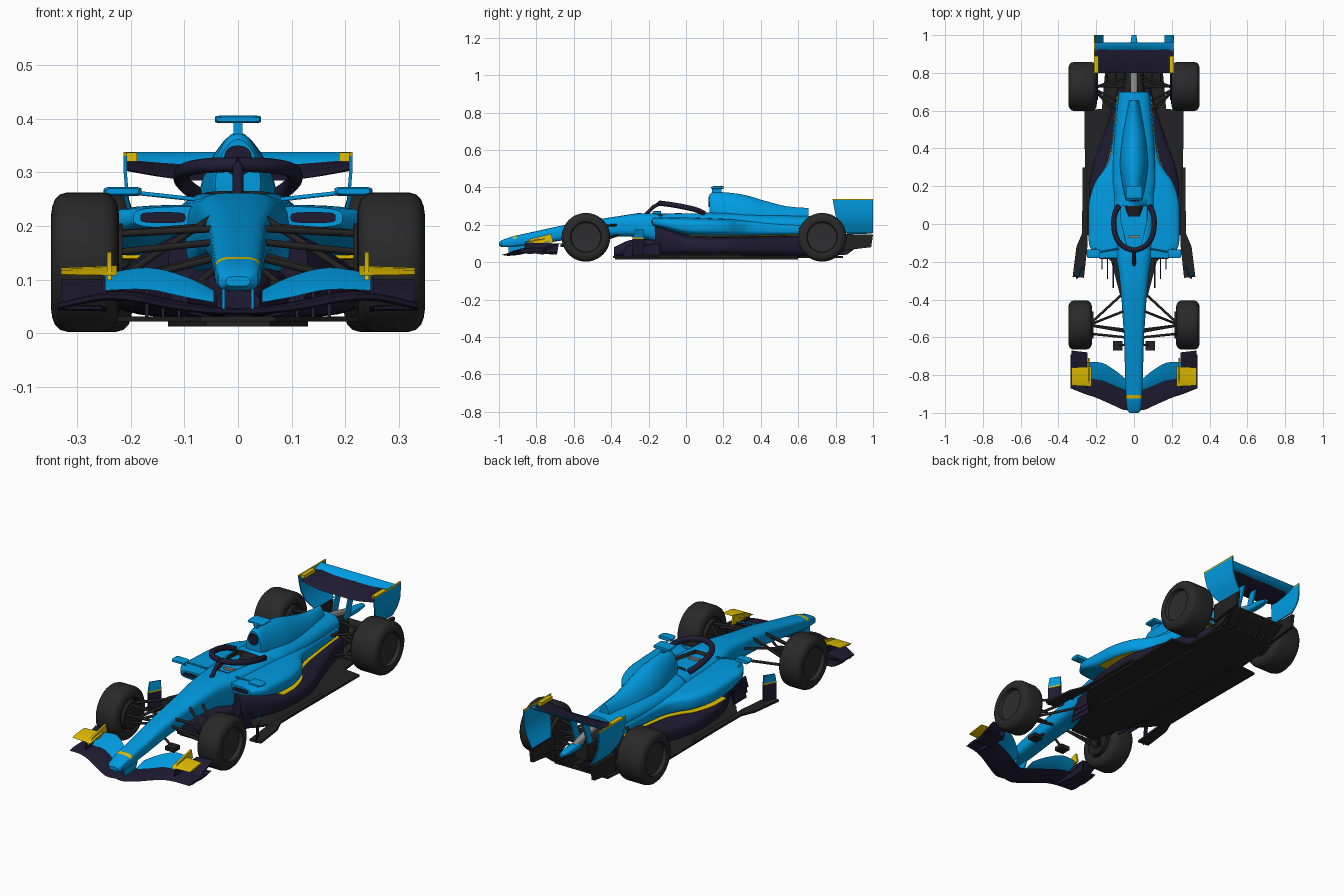
import bpy, bmesh
from math import cos, sin, tau, copysign, radians
from mathutils import Vector

cube = bpy.data.objects.get("Cube")
if cube:
    bpy.data.objects.remove(cube)


def material(name, *rgb):
    mat = bpy.data.materials.new(name)
    mat.use_nodes = True
    mat.diffuse_color = (*rgb, 1)
    mat.node_tree.nodes["Principled BSDF"].inputs["Base Color"].default_value = (*rgb, 1)
    return mat


BLUE = material("bright blue", 0, .33, .76)
NAVY = material("dark navy", .014, .011, .033)
YELLOW = material("yellow", .76, .52, 0)
TYRE = material("tyre black", .022, .022, .022)
RIM = material("rim grey", .027, .027, .029)
FLOOR = material("carbon black", .016, .016, .016)
METAL = material("metal grey", .25, .25, .25)


def skin(name, rings, mats, rule=None, mirror=False, angle=35):
    """Join rings of points into a closed surface; rule picks the material per face."""
    made = []
    for side in ((1, -1) if mirror else (1,)):
        bm = bmesh.new()
        rows = [[bm.verts.new((p[0] * side, p[1], p[2])) for p in ring] for ring in rings]
        for a, b in zip(rows, rows[1:]):
            for i in range(len(a)):
                bm.faces.new((a[i - 1], a[i], b[i], b[i - 1]))
        bm.faces.new(rows[0])
        bm.faces.new(rows[-1])
        bmesh.ops.recalc_face_normals(bm, faces=bm.faces)
        if rule:
            for face in bm.faces:
                face.material_index = int(rule(face.calc_center_median()))
        label = ("left_" if side > 0 else "right_") + name if mirror else name
        mesh = bpy.data.meshes.new(label)
        bm.to_mesh(mesh)
        bm.free()
        for mat in mats:
            mesh.materials.append(mat)
        obj = bpy.data.objects.new(label, mesh)
        bpy.context.collection.objects.link(obj)
        bpy.ops.object.select_all(action='DESELECT')
        obj.select_set(True)
        bpy.context.view_layer.objects.active = obj
        bpy.ops.object.shade_smooth_by_angle(angle=radians(angle))
        made.append(obj)
    return made[0]


def smooth_path(rows, steps=4):
    """Catmull-Rom interpolation of tuples."""
    out = []
    for i in range(len(rows) - 1):
        quad = (rows[max(i - 1, 0)], rows[i], rows[i + 1], rows[min(i + 2, len(rows) - 1)])
        for k in range(steps):
            t = k / steps
            out.append(tuple(b + t * (c - a) / 2 + t * t * (a - 2.5 * b + 2 * c - d / 2)
                             + t ** 3 * (1.5 * (b - c) + (d - a) / 2) for a, b, c, d in zip(*quad)))
    return out + [rows[-1]]


def loft(name, sections, mats, power=3, steps=4, rule=None, mirror=False, cx=0):
    """Body from (y, half width, bottom, top) superellipse sections."""
    def ring(y, hw, low, high):
        pts = []
        for i in range(32):
            c, s = cos(tau * (i + .5) / 32), sin(tau * (i + .5) / 32)
            pts.append((cx + hw * copysign(abs(c) ** (2 / power), c), y,
                        (low + high) / 2 + (high - low) / 2 * copysign(abs(s) ** (2 / power), s)))
        return pts
    return skin(name, [ring(*s) for s in smooth_path(sections, steps)], mats, rule, mirror)


def wing(name, stations, mats, thick=.008, rule=None, steps=4):
    """Mirrored aerofoil from (x, front y, back y, front z, back z) stations."""
    rings = []
    for x, yf, yb, zf, zb in smooth_path(stations, steps):
        ring = []
        for t, h in ((0, 0), (.25, .5), (.7, .35), (1, .1), (.7, -.5), (.25, -.6)):
            ring.append((x, yf + t * (yb - yf), zf + t * (zb - zf) + h * thick))
        rings.append(ring)
    skin(name, rings, mats, rule, mirror=True)


def prism(name, outline, z0, z1, mat, mirror=False):
    return skin(name, [[(x, y, z) for x, y in outline] for z in (z0, z1)], [mat], mirror=mirror)


def box(name, x0, x1, y0, y1, z0, z1, mat, mirror=False):
    prism(name, [(x0, y0), (x1, y0), (x1, y1), (x0, y1)], z0, z1, mat, mirror)


def panel(name, outline, x, mat, thick=.006):
    """Upright mirrored plate with a (y, z) outline."""
    skin(name, [[(x + d, y, z) for y, z in outline] for d in (-thick / 2, thick / 2)], [mat], mirror=True)


def tube(name, path, radius, mat, mirror=True):
    path = [Vector(p) for p in path]
    rings = []
    for i, p in enumerate(path):
        turn = (path[min(i + 1, len(path) - 1)] - path[max(i - 1, 0)]).to_track_quat('Z', 'Y')
        rings.append([p + turn @ Vector((radius * cos(tau * k / 12), radius * sin(tau * k / 12), 0))
                      for k in range(12)])
    skin(name, rings, [mat], mirror=mirror)


# Wheels: turned profile with dished rims
def wheel(name, y, inner, outer):
    half = [(-.022, .004), (-.026, .05), (-.022, .078), (-.004, .082), (0, .09), (-.002, .104), (-.007, .117),
            (-.016, .126), (-.03, .13)]
    profile = [(inner - d, r) for d, r in half] + [(outer + d, r) for d, r in reversed(half)]
    rings = [[(x, y + r * cos(tau * k / 48), .133 + r * sin(tau * k / 48)) for k in range(48)] for x, r in profile]
    skin(name, rings, [TYRE, RIM], mirror=True,
         rule=lambda c: (c.y - y) ** 2 + (c.z - .133) ** 2 < .0838 ** 2)


wheel("front_wheel", -.535, .222, .348)
wheel("rear_wheel", .728, .197, .348)

# Nose and cockpit tub with a yellow nose band
tub = loft("nose_and_tub", [
    (-1, .022, .088, .106), (-.985, .037, .08, .118), (-.925, .0425, .08, .139), (-.905, .0435, .082, .143),
    (-.8, .047, .095, .166), (-.6, .053, .125, .21), (-.4, .066, .138, .24), (-.26, .08, .135, .262),
    (-.15, .1, .1, .26), (0, .115, .06, .266), (.15, .115, .06, .266)], [BLUE, YELLOW],
    power=3.5, steps=1, rule=lambda c: -.925 < c.y < -.905 and c.z > .127)
cutter = prism("cockpit_cutter", [(-.07, .095), (-.07, .02), (-.035, -.13), (.035, -.13), (.07, .02), (.07, .095)],
               .19, .4, FLOOR)
cutter.hide_render = True
cut = tub.modifiers.new("cockpit_opening", 'BOOLEAN')
cut.object, cut.solver, cut.material_mode = cutter, 'EXACT', 'TRANSFER'
bpy.context.view_layer.objects.active = tub
bpy.ops.object.modifier_apply(modifier=cut.name)
bpy.data.objects.remove(cutter)
loft("seat_headrest", [(.04, .035, .19, .245), (.1, .05, .19, .265)], [FLOOR])
box("steering_wheel", -.03, .03, -.075, -.06, .22, .25, METAL)
loft("lower_tub", [(-.385, .04, .03, .08), (-.3, .06, .03, .118), (-.2, .085, .03, .125), (-.08, .12, .03, .13)], [NAVY])

# Sidepods: blue top, thin yellow pinstripe, navy flared underside
pod = [(-.18, .195, .195, .237), (-.12, .235, .178, .24), (-.05, .241, .156, .24), (.02, .242, .141, .24),
       (.12, .238, .138, .236), (.22, .207, .138, .232), (.28, .165, .138, .228), (.35, .13, .138, .224),
       (.5, .108, .141, .212), (.68, .09, .144, .2)]
loft("sidepod_top", pod, [BLUE], power=4)
loft("sidepod_pinstripe", [(y, hw * .97 + .006, low - .001, low + .005) for y, hw, low, high in pod[3:]],
     [YELLOW], power=8)
loft("sidepod_underside", [
    (-.165, .13, .03, .2), (-.11, .17, .028, .186), (-.04, .205, .028, .162), (.03, .225, .028, .144),
    (.12, .236, .028, .139), (.22, .238, .028, .138), (.32, .215, .028, .138), (.45, .17, .028, .139),
    (.6, .12, .028, .141), (.72, .09, .03, .14)], [NAVY], power=3.5)
loft("sidepod_inlet", [(-.184, .042, .206, .226), (-.178, .042, .206, .226)], [NAVY], power=4, steps=1,
     mirror=True, cx=.14)

# Engine cover, spine and air intake
loft("engine_cover", [(.1, .095, .15, .264), (.2, .115, .15, .268), (.35, .112, .14, .262), (.5, .1, .14, .255),
                      (.7, .08, .15, .245)], [BLUE], power=2.4)
loft("engine_spine", [(.125, .042, .2, .362), (.16, .052, .16, .376), (.3, .075, .11, .363), (.42, .07, .11, .329),
                      (.54, .055, .11, .299), (.655, .03, .13, .29)], [BLUE], power=1.8)
loft("air_intake", [(.119, .026, .295, .35), (.126, .026, .295, .35)], [NAVY], power=2.5, steps=1)
box("camera_post", -.008, .008, .14, .19, .36, .396, BLUE)
loft("camera_bar", [(.135, .04, .395, .403), (.15, .043, .392, .406), (.2, .043, .392, .406)], [BLUE], power=6)

# Halo
tube("halo_ring", smooth_path([(.08, .095, .262), (.1, .06, .278), (.107, 0, .293), (.095, -.07, .306),
                               (.055, -.12, .313), (0, -.14, .315)]), .014, NAVY)
tube("halo_pillar", [(0, -.14, .314), (0, -.175, .295), (0, -.22, .25)], .01, NAVY, mirror=False)

# Mirrors
loft("mirror", [(-.18, .03, .26, .27), (-.165, .035, .256, .273), (-.135, .035, .256, .273)], [BLUE],
     power=5, mirror=True, cx=.215)
tube("mirror_arm", [(.08, -.13, .25), (.19, -.15, .262)], .004, BLUE)
tube("mirror_strut", [(.21, -.15, .258), (.2, -.12, .22)], .004, BLUE)

# Floor, side vanes and diffuser
half = [(.07, -.39), (.12, -.2), (.2, -.12), (.258, -.04), (.262, .6), (.17, .61), (.15, .84)]
prism("floor", half + [(-x, y) for x, y in reversed(half)], .022, .032, FLOOR)
prism("floor_plank", [(-.06, -.38), (.06, -.38), (.13, -.1), (.13, .6), (-.13, .6), (-.13, -.1)], .013, .022, FLOOR)
prism("floor_vane", [(.25, .3), (.272, .3), (.275, -.05), (.305, -.12), (.325, -.28), (.265, -.285), (.245, -.1)],
      .034, .044, FLOOR, mirror=True)
skin("side_vane", [[(x, -.29 + lean, z), (x + .005, -.29 + lean, z), (x - .025, -.225, z), (x - .03, -.225, z)]
                   for x, z, lean in ((.3, .035, 0), (.302, .125, .005), (.302, .132, .005), (.305, .175, .02))],
     [NAVY, YELLOW, BLUE], mirror=True, rule=lambda c: (c.z > .125) + (c.z > .132))
for k in range(3):
    panel("barge_board", [(-.34 + k * .05, .03), (-.2 + k * .03, .03), (-.2 + k * .03, .1), (-.32 + k * .05, .09)],
          .11 + k * .03, NAVY)
    panel("diffuser_strake", [(.7, .03), (.86, .04), (.94, .1), (.86, .1)], .05 + k * .045, FLOOR)
skin("diffuser", [[(-.15, y, z), (.15, y, z), (.15, y, z + .01), (-.15, y, z + .01)]
                  for y, z in ((.7, .03), (.84, .045), (.94, .1))], [FLOOR])
panel("diffuser_side", [(.82, .06), (.99, .08), (1, .148), (.82, .15)], .172, FLOOR, thick=.016)

# Gearbox and tail
loft("gearbox", [(.6, .07, .04, .2), (.72, .055, .05, .205), (.84, .035, .08, .18)], [FLOOR], power=4)
loft("crash_structure", [(.68, .02, .19, .235), (.8, .018, .165, .21), (.9, .015, .15, .185)], [METAL])
loft("tail_fairing", [(.86, .02, .15, .185), (.94, .02, .15, .18), (1, .012, .155, .17)], [BLUE])

# Rear wing
panel("rear_wing_pylon", [(.8, .17), (.84, .17), (.88, .29), (.84, .29)], .035, BLUE, thick=.008)
wing("rear_wing_main", [(0, .8, .925, .285, .314), (.08, .8, .925, .285, .314), (.14, .8, .925, .292, .317),
                        (.208, .8, .925, .306, .322)], [NAVY], .012)
wing("rear_wing_flap", [(0, .92, .962, .314, .337), (.185, .92, .962, .316, .337), (.208, .9, .962, .318, .337)],
     [BLUE], .01, steps=1)
skin("rear_endplate", [[(x - .003, y, z), (x + .003, y, z), (x + .003, 1, z), (x - .003, 1, z)] for z, x, y in (
    (.155, .165, .85), (.18, .178, .83), (.21, .193, .81), (.25, .206, .8), (.3, .21, .79),
    (.331, .21, .785), (.338, .21, .782))], [BLUE, YELLOW], mirror=True, rule=lambda c: c.z > .332)
box("endplate_corner", .188, .213, .8, .89, .32, .337, YELLOW, mirror=True)

# Front wing
wing("front_wing_main", [(0, -.98, -.86, .038, .046), (.05, -.985, -.84, .039, .05), (.12, -.955, -.81, .047, .062),
                         (.2, -.92, -.79, .062, .078), (.26, -.9, -.77, .064, .074), (.335, -.87, -.74, .048, .056)],
     [NAVY], .011)
wing("front_wing_flap", [(.045, -.88, -.82, .058, .08), (.1, -.86, -.775, .068, .106), (.17, -.83, -.735, .082, .122),
                         (.25, -.815, -.73, .08, .11)], [BLUE])
wing("front_wing_outer_flap", [(.245, -.78, -.68, .07, .1), (.33, -.77, -.67, .06, .1)], [NAVY])
wing("front_wing_foot", [(.245, -.8, -.69, .045, .05), (.335, -.8, -.69, .045, .055)], [NAVY])
wing("front_wing_dive_plane", [(.225, -.86, -.755, .108, .126), (.33, -.855, -.76, .11, .122)], [YELLOW])
panel("front_wing_endplate", [(-.87, .05), (-.69, .04), (-.68, .1), (-.86, .105)], .25, NAVY)
panel("front_wing_fin", [(-.86, .1), (-.83, .125), (-.72, .152), (-.71, .105)], .24, YELLOW, thick=.009)
panel("nose_pylon", [(-.95, .045), (-.86, .05), (-.84, .1), (-.95, .09)], .027, BLUE)
box("under_nose_vane", .06, .11, -.67, -.62, .08, .1, FLOOR, mirror=True)
tube("under_nose_arm", [(.03, -.64, .13), (.08, -.64, .09)], .006, FLOOR)

# Suspension arms, drawn from the body to the wheel hubs
FRONT_TOP, FRONT_LOW = (.24, -.535, .185), (.24, -.535, .09)
REAR_TOP, REAR_LOW = (.22, .72, .19), (.22, .72, .085)
for start, hub in [((.05, -.36, .2), FRONT_TOP), ((.045, -.57, .195), FRONT_TOP), ((.05, -.36, .145), FRONT_LOW),
                   ((.045, -.56, .14), FRONT_LOW), ((.05, -.46, .215), FRONT_LOW), ((.045, -.6, .17), (.24, -.58, .15)),
                   ((.06, .58, .18), REAR_TOP), ((.04, .76, .18), REAR_TOP), ((.07, .56, .09), REAR_LOW),
                   ((.04, .78, .09), REAR_LOW), ((.06, .64, .2), REAR_LOW), ((.04, .73, .135), (.23, .728, .133))]:
    tube("front_suspension_arm" if hub[1] < 0 else "rear_suspension_arm", [start, hub], .0065, FLOOR)
for label, y, x in (("front_brake_drum", -.535, .215), ("rear_brake_drum", .728, .19)):
    tube(label, [(x, y, .133), (x + .05, y, .133)], .072, FLOOR)
